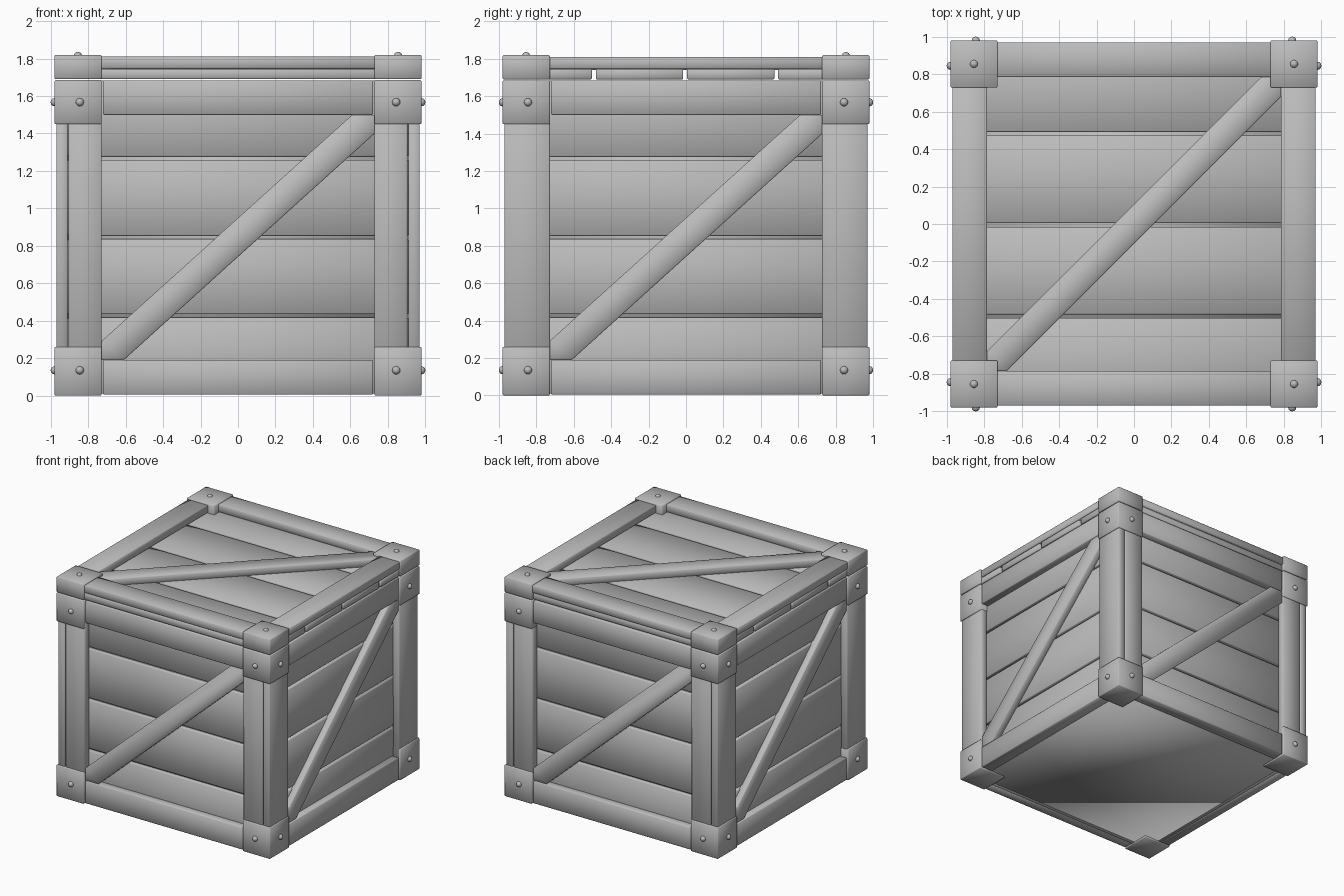
import bpy, bmesh, math
from mathutils import Matrix, Vector

if "Cube" in bpy.data.objects:
    bpy.data.objects.remove(bpy.data.objects["Cube"])

grey = bpy.data.materials.new("crate_grey")
grey.diffuse_color = (0.5, 0.5, 0.5, 1)
grey.use_nodes = True
grey.node_tree.nodes["Principled BSDF"].inputs["Base Color"].default_value = grey.diffuse_color

# Frames: (u, v, depth) mapped to world; four walls turned about z, and the flat lid
WALL = Matrix(((1, 0, 0), (0, 0, -1), (0, 1, 0))).to_4x4()
SIDES = {name: Matrix.Rotation(k * math.pi / 2, 4, 'Z') @ WALL
         for k, name in enumerate(("front", "right", "back", "left"))}
FLAT = Matrix.Identity(4)


def finish(name, bm):
    bmesh.ops.recalc_face_normals(bm, faces=bm.faces)
    for f in bm.faces:
        f.smooth = True
    me = bpy.data.meshes.new(name)
    bm.to_mesh(me)
    bm.free()
    me.materials.append(grey)
    ob = bpy.data.objects.new(name, me)
    bpy.context.collection.objects.link(ob)
    return ob


def prism(name, pts, d0, d1, frame=FLAT, bevel=0.005):
    """Outline extruded from depth d0 to d1, with softened edges."""
    bm = bmesh.new()
    face = bm.faces.new([bm.verts.new(frame @ Vector((u, v, d0))) for u, v in pts])
    new = bmesh.ops.extrude_face_region(bm, geom=[face])["geom"]
    move = frame.to_3x3() @ Vector((0, 0, d1 - d0))
    bmesh.ops.translate(bm, vec=move, verts=[g for g in new if isinstance(g, bmesh.types.BMVert)])
    if bevel:
        bmesh.ops.bevel(bm, geom=bm.edges[:], offset=bevel, segments=1,
                        affect='EDGES', profile=0.5)
    return finish(name, bm)


def box(name, u0, u1, v0, v1, d0, d1, frame=FLAT, bevel=0.005):
    return prism(name, [(u0, v0), (u1, v0), (u1, v1), (u0, v1)], d0, d1, frame, bevel)


def brace(name, w, h, cv, cx, cy, d0, d1, frame=FLAT):
    """Diagonal board trimmed to fit the corners of its frame."""
    pts = [(-w, -h), (cx - w, -h), (w, h - cy), (w, h), (w - cx, h), (-w, cy - h)]
    prism(name, [(u, v + cv) for u, v in pts], d0, d1, frame)


def bolt(name, u, v, d, frame=FLAT):
    bm = bmesh.new()
    bmesh.ops.create_uvsphere(bm, u_segments=12, v_segments=8, radius=0.022,
                              matrix=frame @ Matrix.Translation((u, v, d)))
    finish(name, bm)


# Inner body and floor
box("inner_body", -0.88, 0.88, -0.88, 0.88, 0.012, 1.68, bevel=0)

# Walls: planks, rails, posts, brace and bolts
for side, frame in SIDES.items():
    for i, (z0, z1) in enumerate(((0.01, 0.417), (0.435, 0.836), (0.854, 1.259), (1.277, 1.683))):
        box(f"{side}_plank_{i}", -0.905, 0.905, z0, z1, 0.86, 0.91, frame)
    box(f"{side}_lower_rail", -0.722, 0.722, 0.005, 0.19, 0.89, 0.97, frame)
    box(f"{side}_upper_rail", -0.722, 0.722, 1.50, 1.683, 0.89, 0.97, frame)
    outer = 0.904 if side in ("front", "back") else 0.97
    for s in (-1, 1):
        a, b = sorted((s * 0.728, s * outer))
        box(f"{side}_post_{s}", a, b, 0.01, 1.68, 0.91, 0.97, frame)
        for z in (0.135, 1.567):
            bolt(f"{side}_bolt", s * 0.845, z, 0.979, frame)
    brace(f"{side}_brace", 0.73, 0.655, 0.845, 0.12, 0.10, 0.90, 0.962, frame)

# Lid planks, with narrow gaps between them
for i in range(4):
    y = -0.97 + i * 0.4875
    box(f"lid_plank_{i}", -0.968, 0.968, y, y + 0.4675, 1.69, 1.745)

# Lid frame and brace
for s in (-1, 1):
    a, b = sorted((s * 0.785, s * 0.97))
    box(f"lid_rail_x_{s}", -0.74, 0.74, a, b, 1.747, 1.81)
    box(f"lid_rail_y_{s}", a, b, -0.74, 0.74, 1.747, 1.81)
brace("lid_brace", 0.785, 0.785, 0, 0.105, 0.105, 1.74, 1.80)

# Corner caps at the base, the rim and the lid
for sx in (-1, 1):
    for sy in (-1, 1):
        x0, x1 = sorted((sx * 0.728, sx * 0.98))
        y0, y1 = sorted((sy * 0.728, sy * 0.98))
        for part, z0, z1 in (("base", 0, 0.26), ("rim", 1.45, 1.685), ("lid", 1.69, 1.82)):
            box(f"{part}_corner_cap", x0, x1, y0, y1, z0, z1)
        bolt("lid_bolt", sx * 0.855, sy * 0.855, 1.814)
